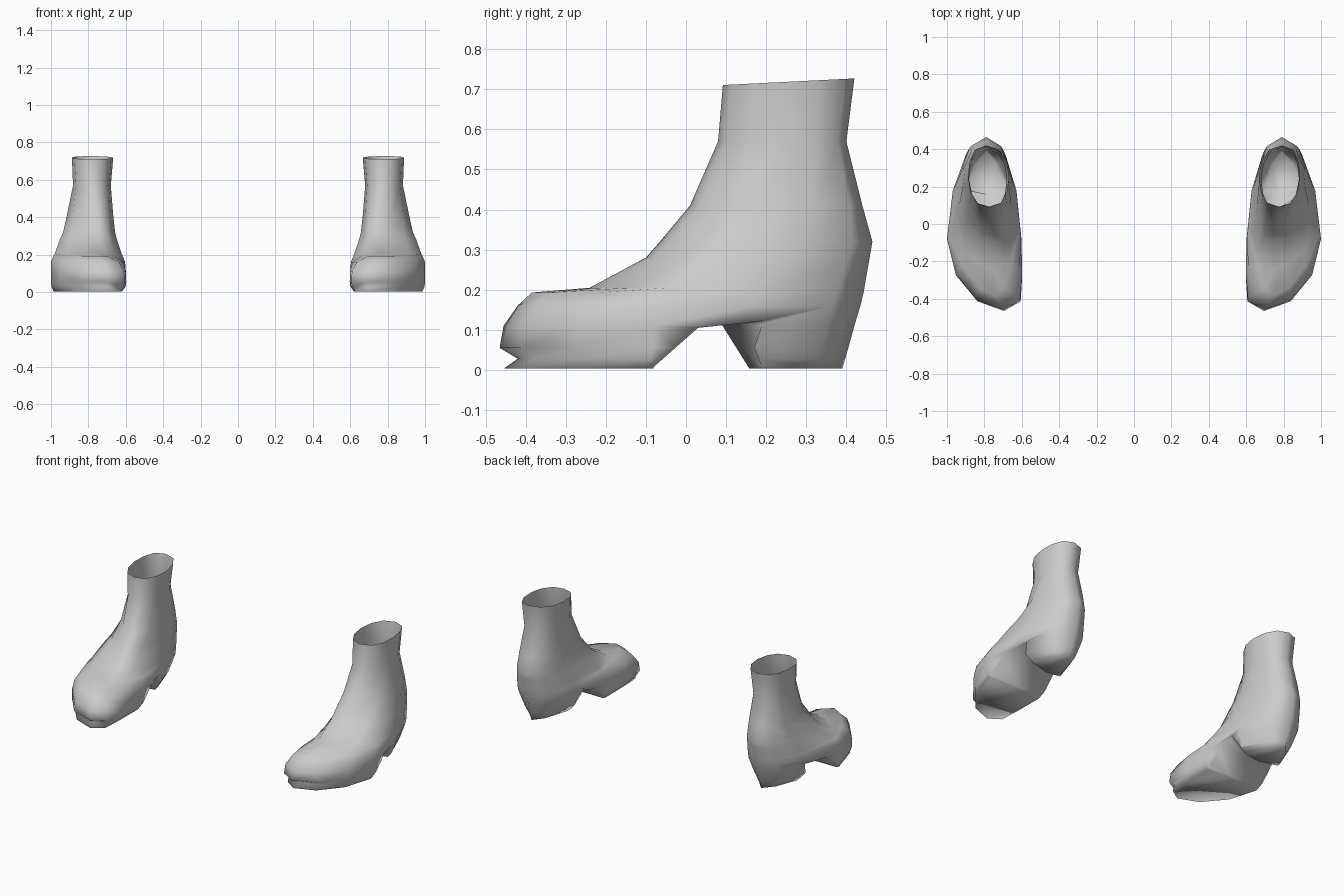
import bpy
import bmesh
import math
from mathutils import Matrix

cube = bpy.data.objects.get("Cube")
if cube:
    bpy.data.objects.remove(cube, do_unlink=True)

SEGMENTS = 12

leather = bpy.data.materials.new("grey_leather")
leather.use_nodes = True
grey = (0.6, 0.6, 0.6, 1.0)
leather.diffuse_color = grey
leather.node_tree.nodes["Principled BSDF"].inputs["Base Color"].default_value = grey


def add_object(name, bm):
    bmesh.ops.recalc_face_normals(bm, faces=bm.faces)
    mesh = bpy.data.meshes.new(name)
    bm.to_mesh(mesh)
    bm.free()
    obj = bpy.data.objects.new(name, mesh)
    bpy.context.collection.objects.link(obj)
    return obj


def loft(name, rings):
    """Skin a stack of equal point loops and cap both ends."""
    bm = bmesh.new()
    loops = [[bm.verts.new(p) for p in ring] for ring in rings]
    n = len(loops[0])
    for a, b in zip(loops, loops[1:]):
        for i in range(n):
            j = (i + 1) % n
            bm.faces.new((a[i], a[j], b[j], b[i]))
    bm.faces.new(loops[0])
    bm.faces.new(loops[-1])
    return add_object(name, bm)


def outline(z, front, tip_x, wide, back, inner, outer, heel, toe, tilt=0.0):
    """Foot-shaped level loop: toe tip, widest line, and tapered heel."""
    mid, half = (inner + outer) / 2, (outer - inner) / 2
    points = []
    for i in range(SEGMENTS):
        a = math.tau * i / SEGMENTS
        c, s = math.cos(a), math.sin(a)
        t = abs(s)
        end_y, end_x, taper = (front, tip_x, toe) if s < 0 else (back, 0.79, heel)
        side = math.copysign(abs(c) ** 0.78, c) if abs(c) > 0.01 else 0.0
        x = mid + (end_x - mid) * t * t + half * side * (1 + (taper - 1) * t)
        y = wide + (end_y - wide) * t
        points.append((x, y, z + tilt * (y - back)))
    return points


# Boot body from sole to shaft:
# z, front, tip x, widest y, back, inner, outer, heel taper, toe taper
levels = [
    (0.003, -0.455, 0.70, -0.10, 0.39, 0.62, 0.985, 0.42, 0.9),
    (0.028, -0.42, 0.70, -0.09, 0.397, 0.606, 0.997, 0.54, 1.0),
    (0.055, -0.465, 0.695, -0.08, 0.405, 0.603, 1.0, 0.64, 1.0),
    (0.11, -0.455, 0.70, -0.08, 0.42, 0.602, 1.0, 0.8, 1.0),
    (0.16, -0.42, 0.72, -0.08, 0.435, 0.603, 1.0, 0.92, 0.9),
    (0.193, -0.385, 0.75, -0.06, 0.443, 0.617, 0.987, 0.95, 0.55),
    (0.205, -0.24, 0.75, -0.04, 0.445, 0.622, 0.98, 0.97, 0.55),
    (0.28, -0.10, 0.74, 0.05, 0.458, 0.647, 0.953, 1.0, 0.65),
    (0.32, -0.065, 0.74, 0.10, 0.465, 0.657, 0.935, 1.0, 0.7),
    (0.41, 0.01, 0.75, 0.20, 0.44, 0.667, 0.915, 1.0, 0.8),
    (0.57, 0.08, 0.77, 0.24, 0.40, 0.68, 0.882, 1.0, 0.95),
    (0.727, 0.092, 0.775, 0.25, 0.42, 0.667, 0.888, 1.0, 1.0, 0.05),
]
left_boot = loft("left_boot", [outline(*level) for level in levels])


# Arch hollow between sole and heel, slanting across the foot
def arch(x, top_back, top_z, heel_front):
    return [(x, -0.10, -0.05), (x, -0.08, 0.008), (x, 0.03, 0.105),
            (x, top_back, top_z), (x, heel_front, 0.0), (x, heel_front + 0.02, -0.05)]


cutter = loft("arch_cutter", [arch(0.5, 0.13, 0.15, 0.20),
                              arch(0.78, 0.09, 0.112, 0.16),
                              arch(1.1, 0.28, 0.132, 0.25)])
cutter.hide_render = True
hollow = left_boot.modifiers.new("arch", "BOOLEAN")
hollow.operation = "DIFFERENCE"
hollow.solver = "EXACT"
hollow.object = cutter
graph = bpy.context.evaluated_depsgraph_get()
left_boot.data = bpy.data.meshes.new_from_object(left_boot.evaluated_get(graph))
left_boot.modifiers.clear()
bpy.data.objects.remove(cutter, do_unlink=True)

# Open the shaft
bm = bmesh.new()
bm.from_mesh(left_boot.data)
lid = [f for f in bm.faces if f.normal.z > 0.9 and f.calc_center_median().z > 0.65]
bmesh.ops.delete(bm, geom=lid, context="FACES_ONLY")
bm.to_mesh(left_boot.data)

# Mirrored partner
bmesh.ops.transform(bm, matrix=Matrix.Scale(-1, 4, (1, 0, 0)), verts=bm.verts)
bmesh.ops.reverse_faces(bm, faces=bm.faces)
right_mesh = bpy.data.meshes.new("right_boot")
bm.to_mesh(right_mesh)
bm.free()
right_boot = bpy.data.objects.new("right_boot", right_mesh)
bpy.context.collection.objects.link(right_boot)

# Smooth leather all over
for boot in (left_boot, right_boot):
    boot.data.materials.clear()
    boot.data.materials.append(leather)
    boot.data.shade_smooth()
